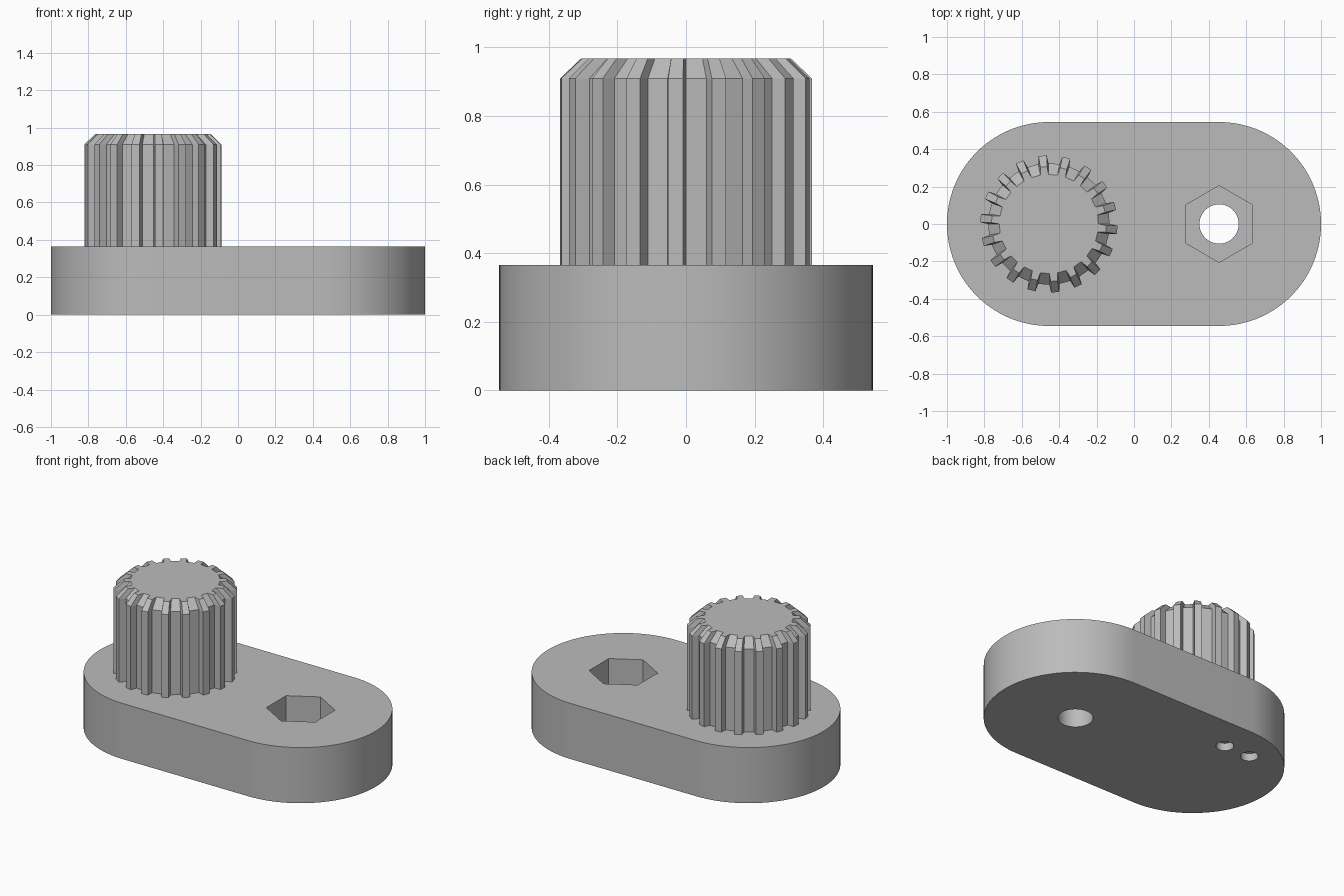
import bpy
import bmesh
from math import cos, sin, pi, radians

cube = bpy.data.objects.get("Cube")
if cube:
    bpy.data.objects.remove(cube, do_unlink=True)

grey = bpy.data.materials.new("plain grey")
grey.use_nodes = True
COLOUR = (0.5, 0.5, 0.5, 1)
grey.diffuse_color = COLOUR
grey.node_tree.nodes["Principled BSDF"].inputs["Base Color"].default_value = COLOUR

OFFSET = 0.455      # distance of both round ends from the middle
BASE_R = 0.545
BASE_TOP = 0.365


def ring(radius, count, cx=0, cy=0, start=0.0, sweep=2 * pi):
    """Points on a circle or an arc."""
    return [(cx + radius * cos(start + sweep * i / count),
             cy + radius * sin(start + sweep * i / count)) for i in range(count)]


def loft(name, sections):
    """Closed solid through stacked outlines, each given as (points, z)."""
    bm = bmesh.new()
    loops = [[bm.verts.new((x, y, z)) for x, y in pts] for pts, z in sections]
    n = len(loops[0])
    for low, high in zip(loops, loops[1:]):
        for i in range(n):
            j = (i + 1) % n
            bm.faces.new((low[i], low[j], high[j], high[i]))
    bm.faces.new(loops[0][::-1])
    bm.faces.new(loops[-1])
    mesh = bpy.data.meshes.new(name)
    bm.to_mesh(mesh)
    bm.free()
    obj = bpy.data.objects.new(name, mesh)
    bpy.context.collection.objects.link(obj)
    mesh.materials.append(grey)
    return obj


def cut(target, name, pts, z0, z1):
    """Subtract a prism from the target and drop the cutter."""
    cutter = loft(name, [(pts, z0), (pts, z1)])
    cutter.hide_render = True
    mod = target.modifiers.new(name, 'BOOLEAN')
    mod.operation = 'DIFFERENCE'
    mod.solver = 'EXACT'
    mod.object = cutter
    bpy.context.view_layer.objects.active = target
    bpy.ops.object.modifier_apply(modifier=name)
    bpy.data.objects.remove(cutter, do_unlink=True)


# Rounded base plate: two half circles joined by straight sides
ARC = 48
outline = []
for side, start in ((1, -pi / 2), (-1, pi / 2)):
    outline += ring(BASE_R, ARC, side * OFFSET, 0, start, pi)
    outline.append((side * OFFSET, side * BASE_R))
base = loft("base_plate", [(outline, 0), (outline, BASE_TOP)])

# Through hole with a hexagonal nut pocket above it
cut(base, "bolt_hole", ring(0.105, 48, OFFSET), -0.1, 0.5)
cut(base, "nut_pocket", ring(0.205, 6, OFFSET, 0, pi / 2), 0.165, 0.5)

# Two shallow round holes underneath
for x in (-0.44, -0.63):
    cut(base, "pin_hole", ring(0.053, 32, x, 0.315), -0.1, 0.05)

bpy.ops.object.select_all(action='DESELECT')
base.select_set(True)
bpy.context.view_layer.objects.active = base
bpy.ops.object.shade_smooth_by_angle(angle=radians(30))

# Splined knob with a chamfered top
TEETH = 18
ROOT_HALF, TIP_HALF = radians(4.75), radians(3.4)
PHASE = radians(-4.75)


def spline_outline(root, tip):
    pts = []
    for i in range(TEETH):
        mid = PHASE + 2 * pi * i / TEETH
        for r, a in ((root, -ROOT_HALF), (tip, -TIP_HALF),
                     (tip, TIP_HALF), (root, ROOT_HALF)):
            pts.append((-OFFSET + r * cos(mid + a), r * sin(mid + a)))
    return pts


wall = spline_outline(0.325, 0.367)
loft("splined_knob", [(wall, BASE_TOP - 0.01), (wall, 0.91),
                      (spline_outline(0.265, 0.307), 0.967)])
